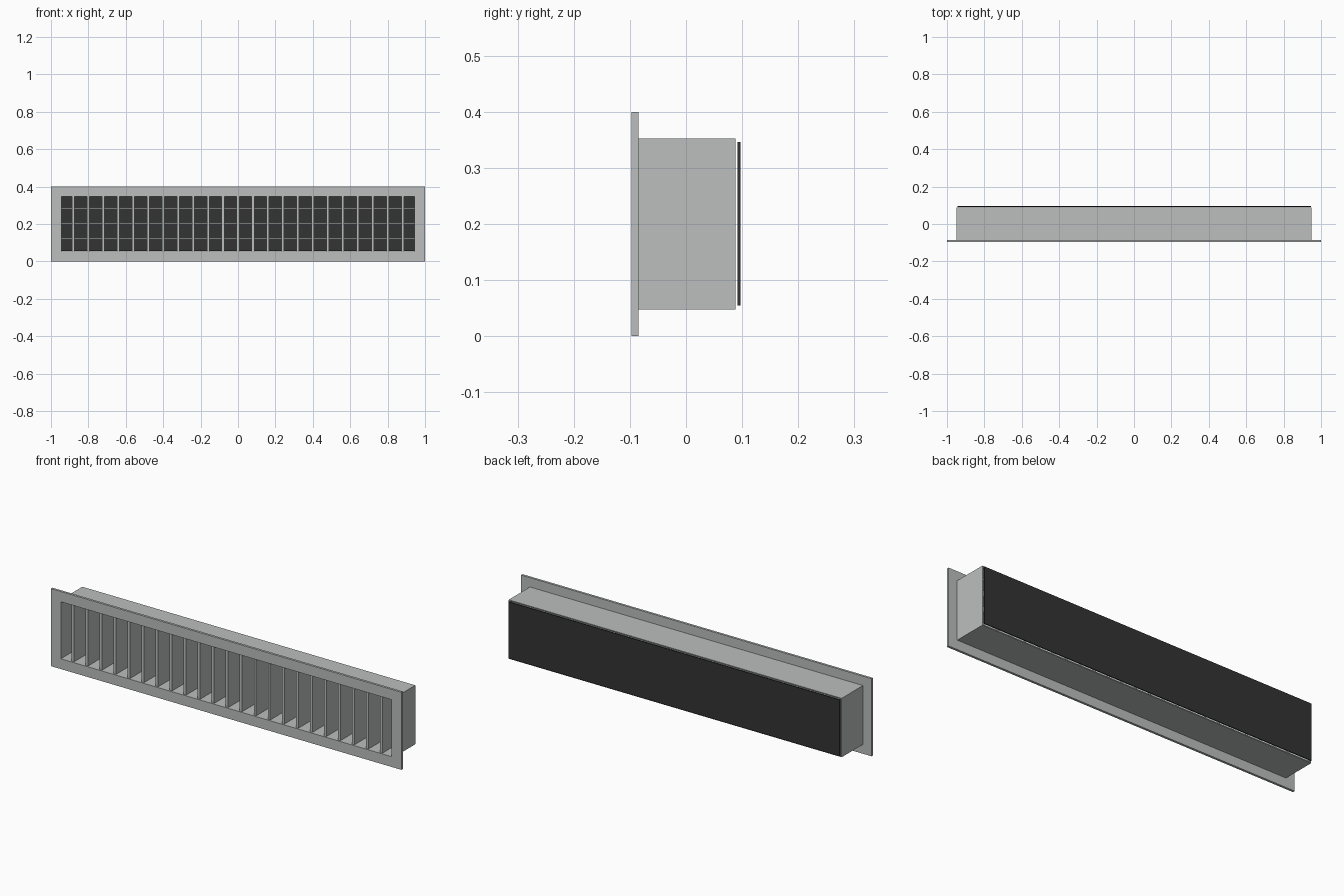
import bpy
import bmesh

cube = bpy.data.objects.get("Cube")
if cube:
    bpy.data.objects.remove(cube, do_unlink=True)


def make_material(name, color):
    mat = bpy.data.materials.new(name)
    mat.use_nodes = True
    mat.diffuse_color = color
    mat.node_tree.nodes["Principled BSDF"].inputs["Base Color"].default_value = color
    return mat


metal = make_material("light grey metal", (0.50, 0.52, 0.515, 1))
dark = make_material("dark backing", (0.033, 0.034, 0.034, 1))

MID_Z = 0.2


def finish(bm, name, mat):
    bmesh.ops.recalc_face_normals(bm, faces=bm.faces)
    mesh = bpy.data.meshes.new(name)
    bm.to_mesh(mesh)
    bm.free()
    mesh.materials.append(mat)
    obj = bpy.data.objects.new(name, mesh)
    bpy.context.collection.objects.link(obj)
    return obj


def box(name, x, y, z, mat):
    """Box from (low, high) pairs on each axis."""
    bm = bmesh.new()
    bmesh.ops.create_cube(bm, size=1)
    for v in bm.verts:
        for axis, (low, high) in enumerate((x, y, z)):
            v.co[axis] = high if v.co[axis] > 0 else low
    return finish(bm, name, mat)


def rect_tube(name, outer, inner, y, mat):
    """Hollow rectangular tube along y; outer and inner are half sizes in x and z."""
    bm = bmesh.new()
    signs = ((-1, -1), (1, -1), (1, 1), (-1, 1))

    def loop(half, depth):
        return [bm.verts.new((sx * half[0], depth, MID_Z + sz * half[1]))
                for sx, sz in signs]

    loops = [loop(outer, y[0]), loop(outer, y[1]), loop(inner, y[1]), loop(inner, y[0])]
    for k, a in enumerate(loops):
        b = loops[(k + 1) % 4]
        for i in range(4):
            j = (i + 1) % 4
            bm.faces.new((a[i], a[j], b[j], b[i]))
    return finish(bm, name, mat)


# Flat border flange and the duct sleeve behind it
OPEN_X, OPEN_Z = 0.943, 0.147
rect_tube("front_frame", (1.0, 0.2), (OPEN_X, OPEN_Z), (-0.097, -0.085), metal)
rect_tube("duct_sleeve", (0.95, 0.152), (OPEN_X, OPEN_Z), (-0.085, 0.088), metal)

# Upright blades just behind the face
low_z, high_z = MID_Z - OPEN_Z, MID_Z + OPEN_Z
BLADES = 23
for i in range(BLADES):
    x = (i - BLADES // 2) * 0.08
    box(f"upright_blade_{i + 1}", (x - 0.007, x + 0.007), (-0.09, 0.012),
        (low_z, high_z), metal)

# Horizontal blades in the rear half of the sleeve
for i in range(3):
    z = MID_Z + 0.003 + (i - 1) * 0.081
    box(f"cross_blade_{i + 1}", (-OPEN_X, OPEN_X), (0.018, 0.08),
        (z - 0.004, z + 0.004), metal)

# Dark panel set slightly off the back of the sleeve
box("back_panel", (-0.945, 0.945), (0.092, 0.097), (0.055, 0.346), dark)
